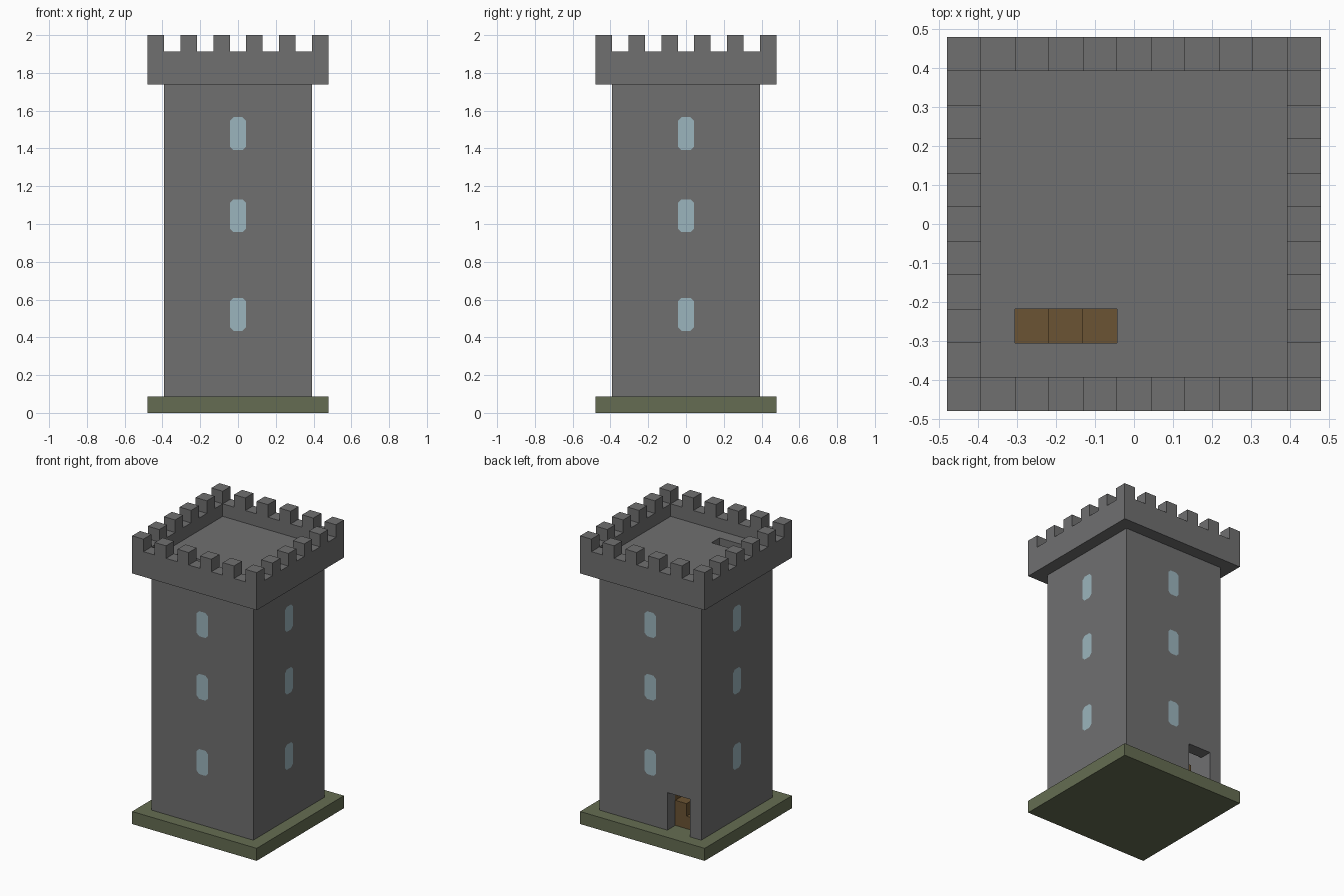
import bpy
import bmesh
from mathutils import Matrix
from math import pi

cube = bpy.data.objects.get("Cube")
if cube:
    bpy.data.objects.remove(cube, do_unlink=True)

U = 2 / 23  # one building block


def material(name, rgb):
    mat = bpy.data.materials.new(name)
    mat.use_nodes = True
    mat.diffuse_color = (*rgb, 1)
    mat.node_tree.nodes["Principled BSDF"].inputs["Base Color"].default_value = (*rgb, 1)
    return mat


STONE = material("grey stone", (0.16, 0.16, 0.163))
GRASS = material("mossy green", (0.13, 0.152, 0.084))
GLASS = material("pale blue glass", (0.33, 0.46, 0.51))
WOOD = material("brown wood", (0.147, 0.087, 0.033))


def add_object(name, bm, mat):
    mesh = bpy.data.meshes.new(name)
    bmesh.ops.recalc_face_normals(bm, faces=bm.faces)
    bm.to_mesh(mesh)
    bm.free()
    mesh.materials.append(mat)
    obj = bpy.data.objects.new(name, mesh)
    bpy.context.collection.objects.link(obj)
    return obj


def box(name, x, y, z, mat=STONE):
    """Box from (low, high) ranges measured in blocks."""
    bm = bmesh.new()
    bmesh.ops.create_cube(bm, size=1)
    for v in bm.verts:
        v.co = [U * (r[0] if c < 0 else r[1]) for c, r in zip(v.co, (x, y, z))]
    return add_object(name, bm, mat)


def window(name, bottom, turn, depth, mat=GLASS):
    """Upright pane with clipped corners, set into one wall."""
    w, h, c = 0.5, 2, 0.22
    half = [(w - c, 0), (w, c), (w, h - c), (w - c, h)]
    outline = half + [(-x, z) for x, z in reversed(half)]
    bm = bmesh.new()
    face = bm.faces.new([bm.verts.new((x * U, depth[0] * U, (bottom + z) * U))
                         for x, z in outline])
    new = bmesh.ops.extrude_face_region(bm, geom=[face])["geom"]
    bmesh.ops.translate(bm, vec=(0, (depth[1] - depth[0]) * U, 0),
                        verts=[g for g in new if isinstance(g, bmesh.types.BMVert)])
    bmesh.ops.rotate(bm, verts=bm.verts, matrix=Matrix.Rotation(turn * pi / 2, 3, "Z"))
    return add_object(name, bm, mat)


def cut(target, cutter):
    mod = target.modifiers.new("cut", "BOOLEAN")
    mod.operation = "DIFFERENCE"
    mod.solver = "EXACT"
    mod.object = cutter
    bpy.context.view_layer.objects.active = target
    bpy.ops.object.modifier_apply(modifier=mod.name)
    bpy.data.objects.remove(cutter, do_unlink=True)


# Ground slab
box("ground_slab", (-5.5, 5.5), (-5.5, 5.5), (0, 1), GRASS)

# Hollow tower with a rear doorway
tower = box("tower_walls", (-4.5, 4.5), (-4.5, 4.5), (1, 20))
cut(tower, box("cavity", (-3.5, 3.5), (-3.5, 3.5), (0, 21)))
cut(tower, box("doorway", (-3.5, -1.5), (3, 5), (0.5, 4)))

# Three windows in each wall, glass flush with the stone
for turn, side in enumerate(("front", "left", "back", "right")):
    for level, bottom in (("lower", 5), ("middle", 11), ("upper", 16)):
        cut(tower, window("opening", bottom, turn, (-5, -3)))
        # turn 0 faces the front; each further turn goes round by a quarter
        window(f"{side}_{level}_window", bottom, turn, (-4.5, -3.5))

# Battlements: roof deck, hatch and alternating notches
battlements = box("battlements", (-5.5, 5.5), (-5.5, 5.5), (20, 23))
cut(battlements, box("deck_recess", (-4.5, 4.5), (-4.5, 4.5), (21, 24)))
cut(battlements, box("hatch", (-3.5, -0.5), (-3.5, -2.5), (19, 22)))
for i in range(-4, 5, 2):
    slot = (i - 0.5, i + 0.5)
    cut(battlements, box("notch", slot, (-6, 6), (22, 24)))
    cut(battlements, box("notch", (-6, 6), slot, (22, 24)))

# Stair climbing round the inner walls from the door to the hatch
path = [(x, 3) for x in range(-3, 4)]
path += [(3, y) for y in range(2, -4, -1)]
path += [(x, -3) for x in range(2, -4, -1)]
for k, (x, y) in enumerate(path):
    top = k + 2
    box(f"stair_step_{k + 1}", (x - 0.5, x + 0.5), (y - 0.5, y + 0.5),
        (max(1, top - 2), top), WOOD)
